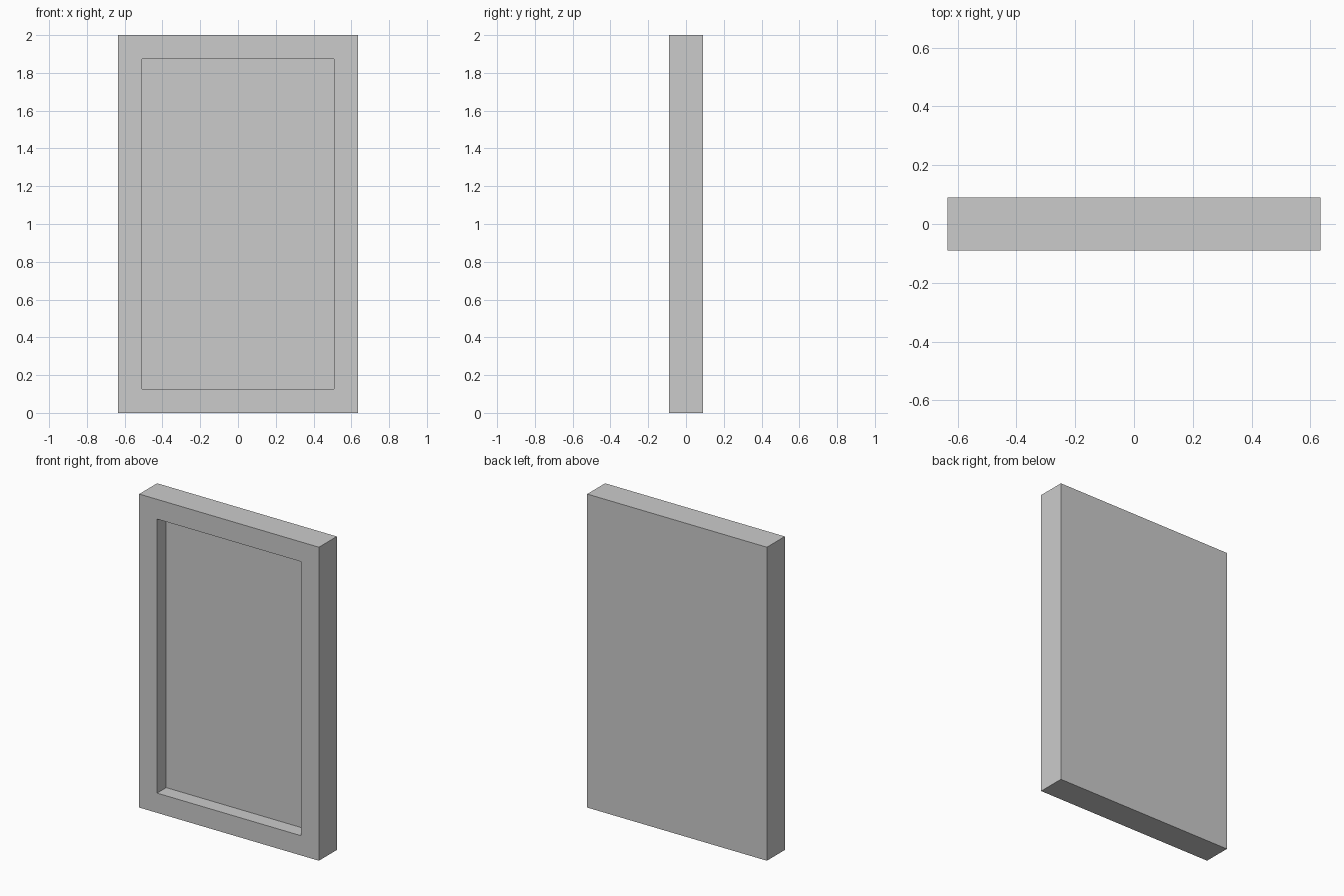
import bpy, bmesh
from mathutils import Matrix, Vector

if "Cube" in bpy.data.objects:
    bpy.data.objects.remove(bpy.data.objects["Cube"])

WIDTH, DEPTH, HEIGHT = 1.268, 0.18, 2.0
BORDER, RECESS = 0.178, 0.092

# Slab standing on the ground
bm = bmesh.new()
bmesh.ops.create_cube(bm, size=1, matrix=Matrix.Translation((0, 0, HEIGHT / 2))
                      @ Matrix.Diagonal((WIDTH, DEPTH, HEIGHT, 1)))

# Recessed panel: inset the front face, then extrude it inward
bm.normal_update()
front = min(bm.faces, key=lambda f: f.normal.y)
bmesh.ops.inset_region(bm, faces=[front], thickness=BORDER)
panel = bmesh.ops.extrude_discrete_faces(bm, faces=[front])["faces"][0]
bmesh.ops.translate(bm, verts=panel.verts, vec=Vector((0, RECESS, 0)))
bmesh.ops.remove_doubles(bm, verts=bm.verts, dist=1e-5)
bmesh.ops.recalc_face_normals(bm, faces=bm.faces)

mesh = bpy.data.meshes.new("framed_panel")
bm.to_mesh(mesh)
bm.free()
bpy.context.collection.objects.link(bpy.data.objects.new("framed_panel", mesh))
